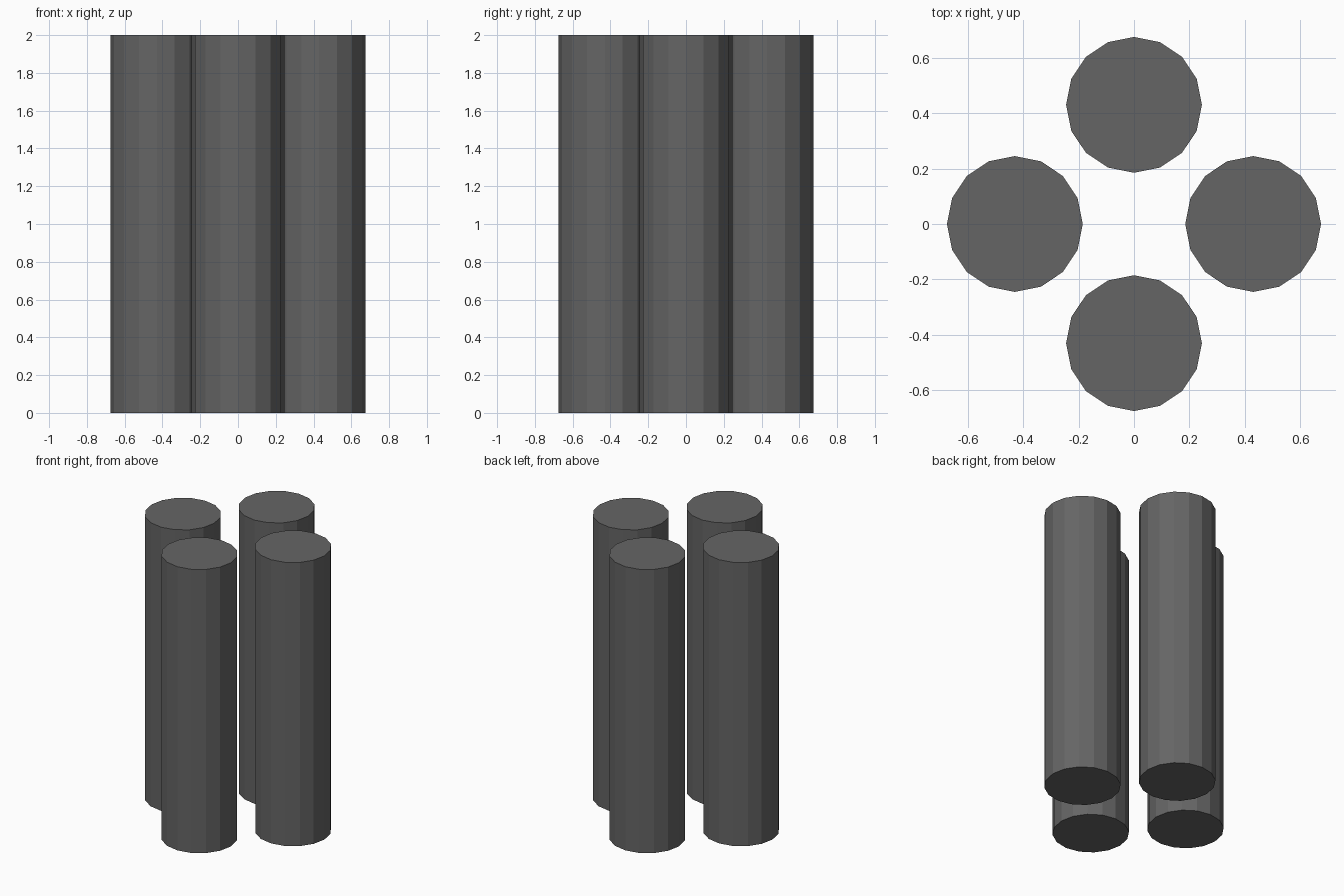
import bpy
import math

cube = bpy.data.objects.get("Cube")
if cube:
    bpy.data.objects.remove(cube, do_unlink=True)

SIDES = 16
RADIUS = 0.245
HEIGHT = 2.0
OFFSET = 0.43  # distance of each column from the centre

# Dark grey shared by every column
grey = bpy.data.materials.new("dark_grey")
grey.use_nodes = True
colour = (0.13, 0.13, 0.13, 1.0)
grey.diffuse_color = colour
grey.node_tree.nodes["Principled BSDF"].inputs["Base Color"].default_value = colour


def add_column(name, angle):
    """Flat-sided column standing on the ground at the given bearing."""
    bpy.ops.mesh.primitive_cylinder_add(
        vertices=SIDES, radius=RADIUS, depth=HEIGHT,
        location=(OFFSET * math.cos(angle), OFFSET * math.sin(angle), HEIGHT / 2))
    column = bpy.context.object
    column.name = name
    column.data.materials.append(grey)


# Four columns in a ring
for i, side in enumerate(("left", "back", "right", "front")):
    add_column(side + "_column", i * math.pi / 2)
